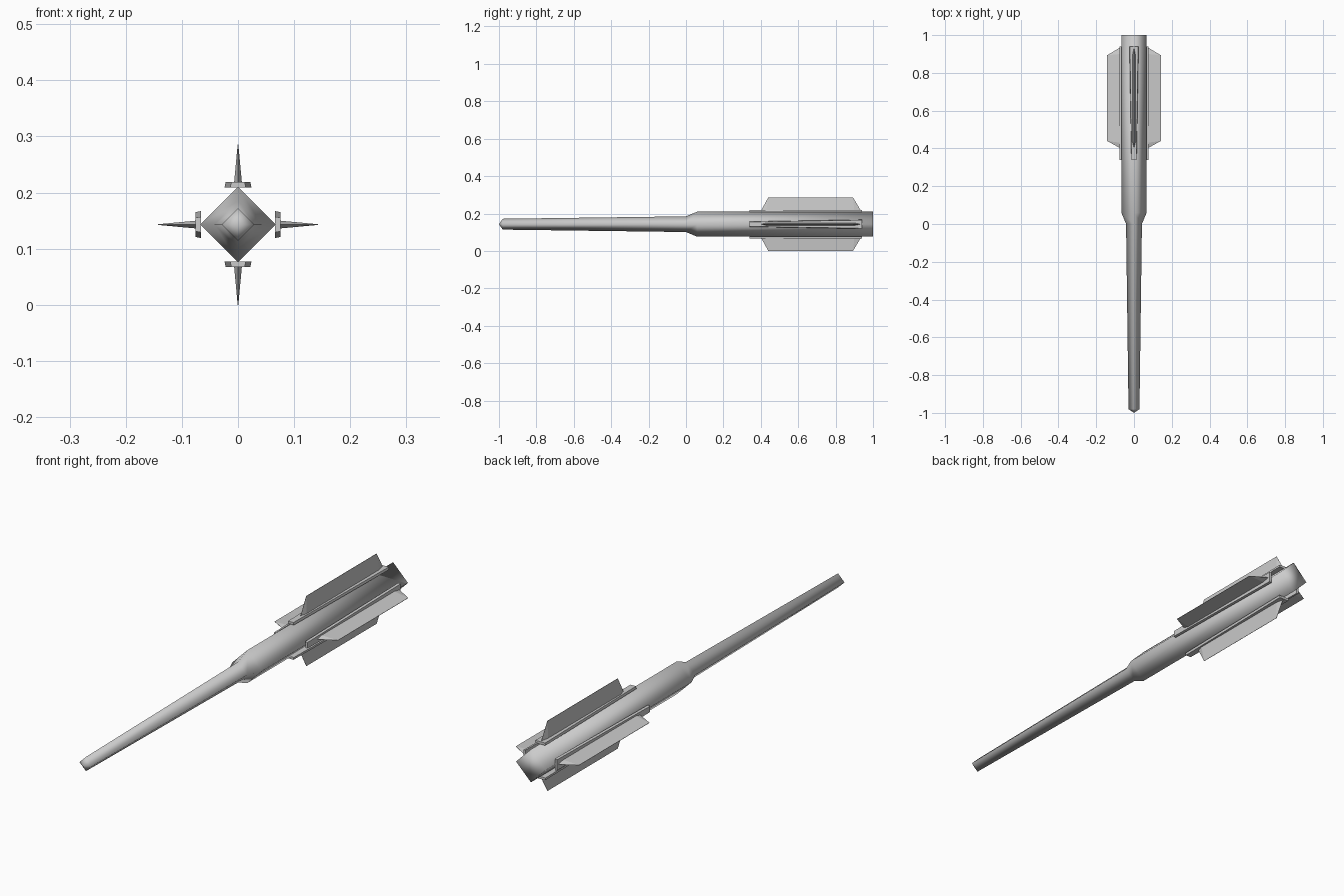
import bpy, bmesh
from mathutils import Matrix, Vector
from math import pi

cube = bpy.data.objects.get("Cube")
if cube:
    bpy.data.objects.remove(cube)

AXIS_Z = 0.143

grey = bpy.data.materials.new("light_grey")
grey.use_nodes = True
colour = (0.6, 0.6, 0.6, 1)
grey.diffuse_color = colour
grey.node_tree.nodes["Principled BSDF"].inputs["Base Color"].default_value = colour


def finish(name, bm, turn=0, smooth=False):
    """Turn a part about the long axis, lift it and link it."""
    bmesh.ops.recalc_face_normals(bm, faces=bm.faces)
    bm.transform(Matrix.Translation((0, 0, AXIS_Z)) @ Matrix.Rotation(turn, 4, 'Y'))
    mesh = bpy.data.meshes.new(name)
    bm.to_mesh(mesh)
    bm.free()
    mesh.materials.append(grey)
    for p in mesh.polygons:
        p.use_smooth = smooth
    obj = bpy.data.objects.new(name, mesh)
    bpy.context.collection.objects.link(obj)


def hull(points):
    bm = bmesh.new()
    for p in points:
        bm.verts.new(p)
    bmesh.ops.convex_hull(bm, input=bm.verts)
    bmesh.ops.dissolve_limit(bm, angle_limit=0.01, verts=bm.verts, edges=bm.edges)
    return bm


# Diamond-section body: pointed nose, slim tapered front, flared rear
bm = bmesh.new()
profile = [(-0.98, 0.029), (0.0, 0.042), (0.06, 0.067), (1.0, 0.067)]
rings = []
for y, r in profile:
    rings.append([bm.verts.new(c) for c in ((r, y, 0), (0, y, r), (-r, y, 0), (0, y, -r))])
tip = bm.verts.new((0, -1, 0))
for i in range(4):
    j = (i + 1) % 4
    bm.faces.new((tip, rings[0][i], rings[0][j]))
    for a, b in zip(rings, rings[1:]):
        bm.faces.new((a[i], b[i], b[j], a[j]))
bm.faces.new(rings[-1])
finish("body", bm, smooth=True)

# Four tapered mounting rails, each with a knife-edged fin
for side, turn in (("top", 0), ("left", pi / 2), ("bottom", pi), ("right", -pi / 2)):
    rail = [(s * (w - inset), y, z)
            for s in (-1, 1)
            for y, w in ((0.34, 0.014), (0.94, 0.024))
            for z, inset in ((0.066, 0), (0.076, 0.002))]
    finish(side + "_rail", hull(rail), turn)

    fin = [(s * 0.007, y, 0.074) for s in (-1, 1) for y in (0.43, 0.90)]
    fin += [(0, 0.402, 0.074), (0, 0.934, 0.074)]
    fin += [(s * 0.0006, y, 0.143) for s in (-1, 1) for y in (0.44, 0.893)]
    finish(side + "_fin", hull(fin), turn)
